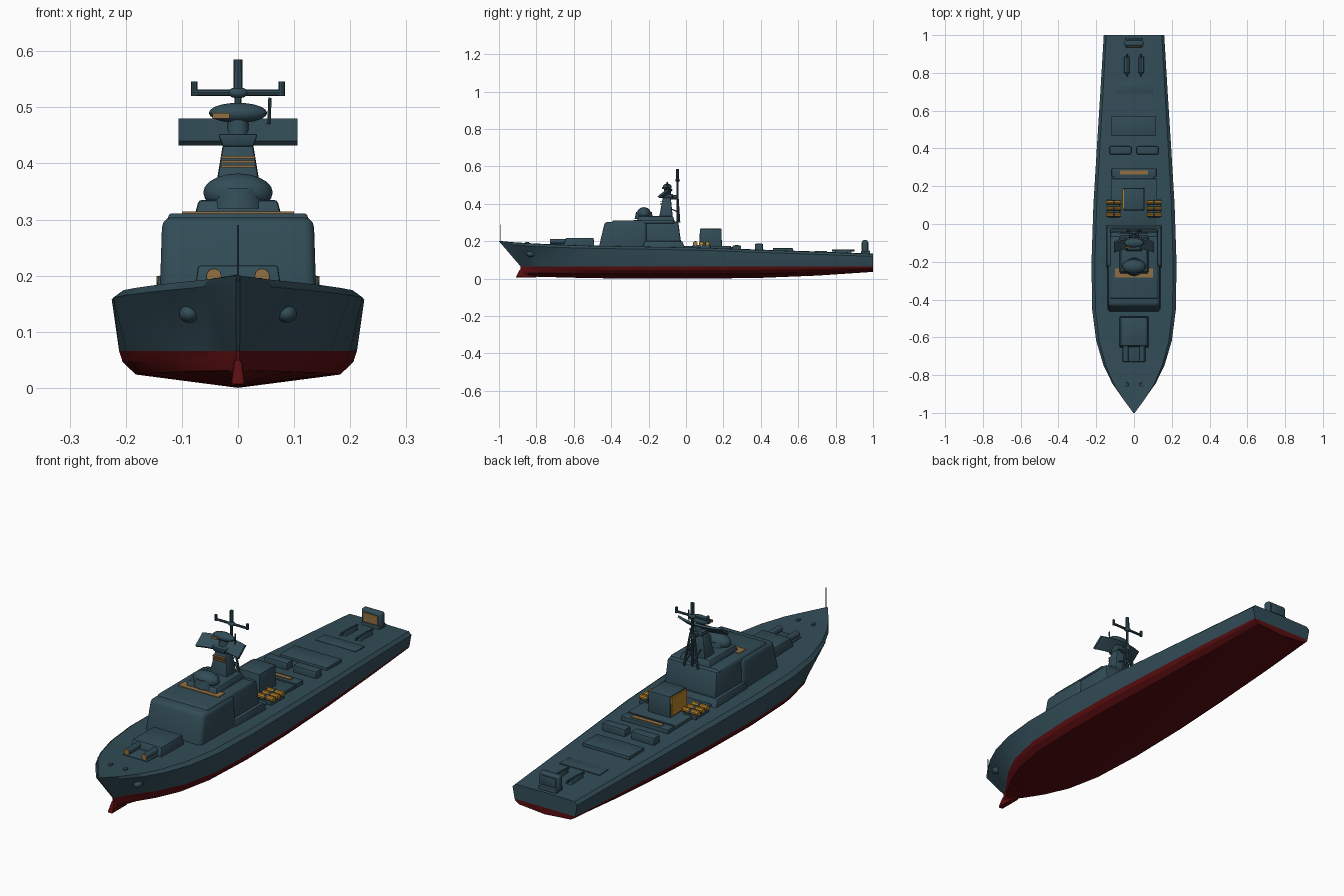
import bpy, bmesh, math
from mathutils import Vector, Matrix

if "Cube" in bpy.data.objects:
    bpy.data.objects.remove(bpy.data.objects["Cube"])


def material(name, rgb):
    m = bpy.data.materials.new(name)
    m.diffuse_color = (*rgb, 1)
    m.use_nodes = True
    m.node_tree.nodes["Principled BSDF"].inputs["Base Color"].default_value = m.diffuse_color
    return m


GREY = material("blue grey paint", (0.032, 0.073, 0.095))
RED = material("red underwater paint", (0.10, 0.004, 0.005))
ORANGE = material("orange paint", (0.50, 0.23, 0.02))
TAN = material("tan paint", (0.28, 0.16, 0.055))


def finish(name, bm, mats, angle=32):
    bmesh.ops.recalc_face_normals(bm, faces=bm.faces[:])
    me = bpy.data.meshes.new(name)
    bm.to_mesh(me)
    bm.free()
    for m in mats:
        me.materials.append(m)
    ob = bpy.data.objects.new(name, me)
    bpy.context.collection.objects.link(ob)
    bpy.ops.object.select_all(action='DESELECT')
    ob.select_set(True)
    bpy.context.view_layer.objects.active = ob
    bpy.ops.object.shade_smooth_by_angle(angle=math.radians(angle))
    return ob


def box(name, xs, ys, zs, mat=GREY, taper=(0, 0, 0), bevel=0.0, seg=2):
    """Block; taper = top inset at the sides, front and back."""
    bm = bmesh.new()
    bmesh.ops.create_cube(bm, size=2)
    for v in bm.verts:
        s, top = v.co.copy(), v.co.z > 0
        v.co = (xs[s.x > 0] - s.x * taper[0] * top,
                ys[s.y > 0] + (taper[1] if s.y < 0 else -taper[2]) * top,
                zs[top])
    if bevel:
        bmesh.ops.bevel(bm, geom=bm.edges[:], offset=bevel, segments=seg,
                        affect='EDGES', profile=0.5, clamp_overlap=True)
    return finish(name, bm, [mat])


def rod(name, a, b, r0, r1=None, mat=GREY, n=8):
    a, b = Vector(a), Vector(b)
    d = b - a
    bm = bmesh.new()
    mtx = Matrix.Translation((a + b) / 2) @ d.to_track_quat('Z', 'Y').to_matrix().to_4x4()
    bmesh.ops.create_cone(bm, cap_ends=True, segments=n, radius1=r0,
                          radius2=r0 if r1 is None else r1, depth=d.length, matrix=mtx)
    return finish(name, bm, [mat])


def ball(name, c, size, mat=GREY):
    bm = bmesh.new()
    bmesh.ops.create_uvsphere(bm, u_segments=20, v_segments=10, radius=1,
                              matrix=Matrix.Translation(c) @ Matrix.Diagonal((*size, 1)))
    return finish(name, bm, [mat])


# Hull: lofted stations (y, deck half width, deck z, waterline half width, keel z, bow rake)
WL = 0.066
STATIONS = [
    (-1.0, .004, .200, .003, .014, .115), (-.93, .060, .193, .022, .012, .085),
    (-.85, .115, .188, .060, .010, .055), (-.75, .162, .183, .112, .008, .030),
    (-.62, .200, .178, .165, .005, .010), (-.45, .222, .174, .200, .002, 0),
    (-.20, .225, .170, .212, 0, 0), (.10, .215, .164, .206, 0, 0),
    (.40, .197, .153, .190, .004, 0), (.70, .178, .143, .172, .016, 0),
    (1.0, .160, .132, .150, .036, 0)]
bm = bmesh.new()
rings = []
for y, w, zd, ww, zk, rake in STATIONS:
    d = WL - zk
    half = [(0, zk), (.86 * ww, zk + .36 * d), (.97 * ww, zk + .7 * d), (ww, WL),
            (w, zd - .013), (.92 * w, zd), (0, zd + .002)]
    pts = half + [(-x, z) for x, z in half[5:0:-1]]
    rings.append([bm.verts.new((x, y + rake * min(1, (zd - z) / (zd - WL)), z)) for x, z in pts])
n = len(rings[0])
for a, b in zip(rings, rings[1:]):
    for i in range(n):
        j = (i + 1) % n
        bm.faces.new((a[i], a[j], b[j], b[i]))
for r in (rings[0], rings[-1]):
    for k in range(6):
        quad = [r[k], r[k + 1], r[(n - k - 1) % n], r[(n - k) % n]]
        bm.faces.new(list(dict.fromkeys(quad)))
for f in bm.faces:
    f.material_index = int(max(v.co.z for v in f.verts) < WL + .001)
finish("hull", bm, [GREY, RED], 25)
box("bow_foot", (-.013, .013), (-.91, -.80), (.006, .05), RED, (.006, .022, 0), .005)

# Bow fittings
rod("jackstaff", (0, -.993, .19), (0, -.993, .29), .0022)
for s in (-1, 1):
    ball("anchor", (s * .087, -.83, .132), (.018, .024, .016))
    box("bollard", sorted((s * .03, s * .045)), (-.86, -.84), (.18, .196), bevel=.003)

# Foredeck gun housing with twin barrels
box("gun_base", (-.06, .06), (-.73, -.50), (.17, .187), bevel=.003)
box("gun_house", (-.077, .077), (-.655, -.49), (.175, .218), GREY, (.006, .012, .004), .004)
for s in (-1, 1):
    rod("gun_tube", (s * .043, -.725, .199), (s * .043, -.64, .199), .014, n=12)
    rod("gun_muzzle", (s * .043, -.728, .199), (s * .043, -.722, .199), .0135, mat=TAN, n=12)

# Main superstructure
box("bridge", (-.140, .140), (-.47, -.21), (.15, .304), GREY, (.005, .036, 0), .018, 3)
box("aft_deckhouse", (-.130, .130), (-.26, -.02), (.15, .306), GREY, (.006, 0, .022), .01)
box("side_casing", (-.147, .147), (-.24, .0), (.15, .2), GREY, (.004, .02, .02), .004)
box("bridge_brow", (-.128, .128), (-.40, -.06), (.295, .311), GREY, (.006, .01, .01), .004)
box("roof_plate", (-.10, .10), (-.282, -.235), (.309, .314), TAN)
box("director_plinth", (-.078, .078), (-.265, -.06), (.305, .335), GREY, (.008, .012, .01), .006)
rod("director_drum", (0, -.225, .32), (0, -.225, .355), .05, .042, n=24)
ball("director_dome", (0, -.225, .348), (.062, .038, .034))

# Main mast
box("mast_tower", (-.046, .046), (-.145, -.07), (.32, .44), GREY, (.020, .022, .012), .006)
box("mast_collar", (-.027, .027), (-.135, -.07), (.43, .452), GREY, (-.008, -.004, 0), .003)
for z in (.395, .403, .411):
    box("mast_band", (-.03, .03), (-.138, -.12), (z - .002, z + .002), TAN)

# Wide radar reflector, curved and leaning back
bm = bmesh.new()
cols = []
for i in range(9):
    x = -.106 + .212 * i / 8
    c = .022 * (x / .106) ** 2
    cols.append([bm.verts.new((x, y - c, z)) for y, z in
                 ((-.122, .432), (-.070, .474), (-.078, .480), (-.130, .440))])
for a, b in zip(cols, cols[1:]):
    for i in range(4):
        bm.faces.new((a[i], a[i - 3], b[i - 3], b[i]))
bm.faces.new(cols[0])
bm.faces.new(cols[-1])
finish("radar_reflector", bm, [GREY])
rod("radar_pedestal", (0, -.1, .44), (0, -.1, .49), .022, .016, n=12)
ball("upper_radar", (0, -.1, .49), (.052, .024, .018))
box("upper_radar_feed", (-.045, -.015), (-.127, -.120), (.480, .490), TAN)
rod("whip", (.055, -.1, .47), (.057, -.1, .517), .003)

# Rear pole mast with legs, braces and crossbar
rod("pole", (0, -.045, .30), (0, -.045, .54), .006)
rod("pole_head", (0, -.045, .53), (0, -.045, .585), .0085, .008)
rod("mast_stay", (0, -.1, .435), (0, -.04, .435), .012)
rod("crossbar", (-.08, -.045, .526), (.08, -.045, .526), .0055)
ball("crossbar_hub", (0, -.045, .526), (.018, .012, .01))
for s in (-1, 1):
    rod("mast_leg", (s * .034, -.035, .30), (s * .008, -.045, .45), .005)
    rod("leg_brace", (s * .034, -.035, .31), (-s * .018, -.04, .39), .003)
    rod("leg_tie", (s * .025, -.038, .355), (s * .02, -.10, .38), .003)
    rod("crossbar_tip", (s * .078, -.045, .52), (s * .078, -.045, .546), .006)

# Midship platform, hangar block and orange canisters
box("midship_platform", (-.12, .12), (-.02, .24), (.15, .175), bevel=.003)
box("midship_block", (-.056, .056), (.072, .192), (.16, .267), GREY, (.002, .002, .002), .004)
box("orange_panel", (-.060, -.054), (.080, .186), (.18, .262), ORANGE)
for s in (-1, 1):
    box("canister_cradle", sorted((s * .075, s * .14)), (.035, .13), (.155, .18), bevel=.003)
    for y in (.05, .082, .114):
        rod("canister", (s * .068, y, .188), (s * .145, y, .188), .011, mat=ORANGE, n=10)
        rod("canister_strap", (s * .1, y, .188), (s * .11, y, .188), .0125, n=10)

# Aft deck boxes and hatch
box("low_locker", (-.118, .118), (.248, .295), (.145, .176), bevel=.003)
box("locker_top", (-.075, .075), (.262, .282), (.174, .180), TAN)
box("locker_step", (-.105, .105), (.20, .25), (.145, .17), bevel=.003)
for s in (-1, 1):
    box("deck_box", sorted((s * .014, s * .13)), (.368, .412), (.14, .187), bevel=.007)
    box("deck_skid", sorted((s * .022, s * .054)), (.79, .89), (.13, .151),
        GREY, (.003, .01, .01), .005)
    rod("skid_bar", (s * .038, .78, .150), (s * .038, .90, .150), .005)
box("large_hatch", (-.12, .115), (.465, .572), (.14, .163), bevel=.003)
box("aft_hatch", (-.10, .10), (.69, .755), (.13, .147), bevel=.002)

# Stern towed-gear frame
box("stern_foot", (-.045, .045), (.935, .985), (.12, .15), bevel=.005)
box("stern_drum", (-.05, .05), (.942, .972), (.14, .206), bevel=.009, seg=3)
box("stern_front_plate", (-.035, .035), (.938, .944), (.152, .192), TAN)
box("stern_back_plate", (-.036, .036), (.970, .976), (.154, .194), bevel=.002)
